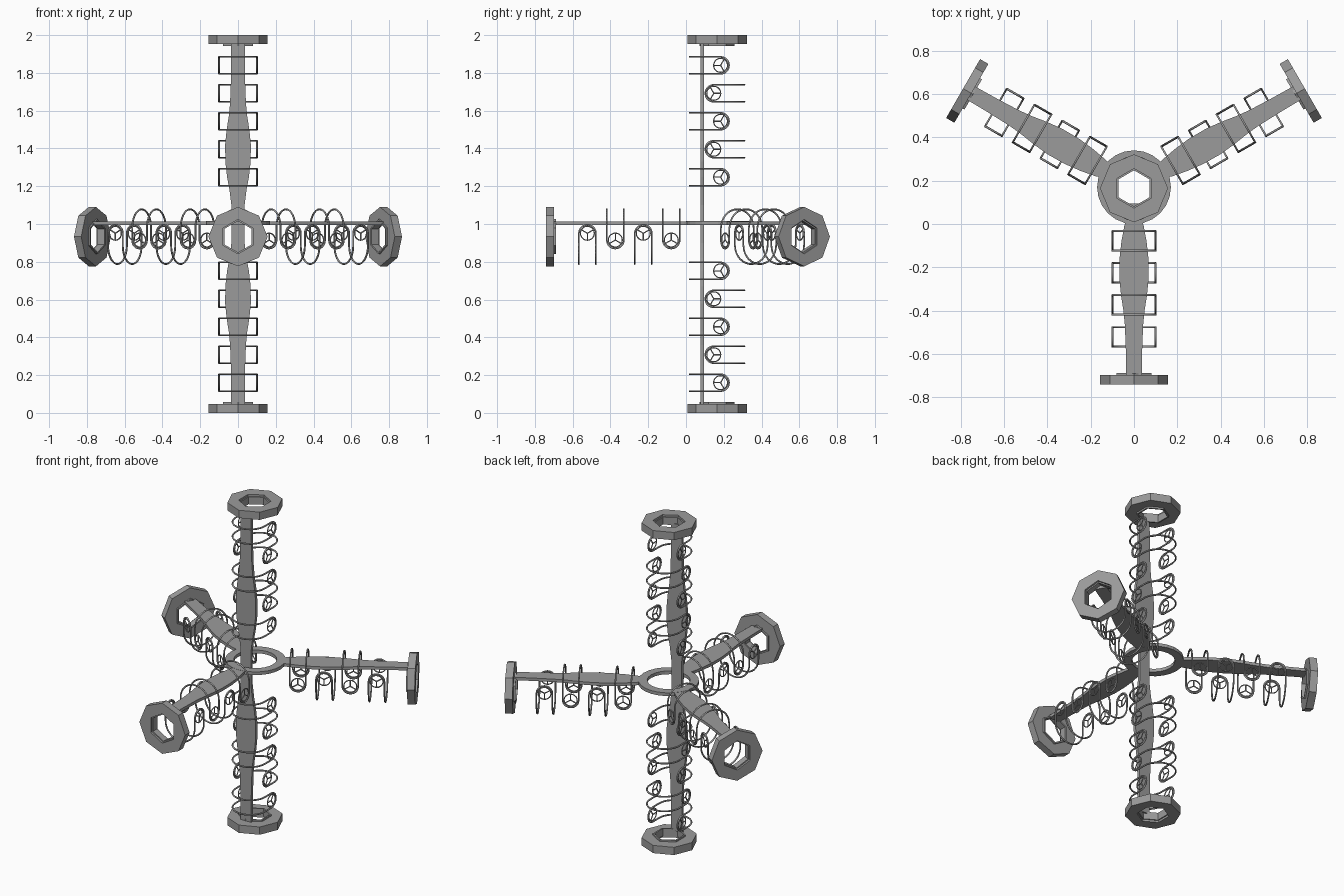
import bpy, bmesh
from math import sin, cos, pi, radians
from mathutils import Matrix, Vector

if "Cube" in bpy.data.objects:
    bpy.data.objects.remove(bpy.data.objects["Cube"], do_unlink=True)

grey = bpy.data.materials.new("plain grey")
grey.use_nodes = True
grey.diffuse_color = (0.33, 0.33, 0.33, 1)
grey.node_tree.nodes["Principled BSDF"].inputs["Base Color"].default_value = (0.33, 0.33, 0.33, 1)


def add_object(name, data, matrix):
    ob = bpy.data.objects.new(name, data)
    bpy.context.collection.objects.link(ob)
    data.materials.append(grey)
    ob.matrix_world = matrix
    return ob


def mesh_object(name, bm, matrix):
    bmesh.ops.recalc_face_normals(bm, faces=bm.faces)
    me = bpy.data.meshes.new(name)
    bm.to_mesh(me)
    bm.free()
    return add_object(name, me, matrix)


def outline(sides, radius, turn, count):
    """Points spread evenly along a regular polygon, given by direction."""
    pts = []
    for i in range(count):
        a = 2 * pi * i / count
        off = (a - turn + pi / sides) % (2 * pi / sides) - pi / sides
        r = radius * cos(pi / sides) / cos(off)
        pts.append((r * cos(a), r * sin(a)))
    return pts


def ring(name, outer, inner, low, high, matrix):
    """Flat ring along local Y between two matching outlines."""
    bm = bmesh.new()
    loops = [[bm.verts.new((x, y, z)) for x, z in pts]
             for pts, y in ((outer, low), (outer, high), (inner, high), (inner, low))]
    n = len(outer)
    for a, b in zip(loops, loops[1:] + loops[:1]):
        for i in range(n):
            j = (i + 1) % n
            bm.faces.new((a[i], a[j], b[j], b[i]))
    return mesh_object(name, bm, matrix)


def plank(name, profile, offset, thick, matrix):
    """Thin deck whose half width changes along the arm."""
    bm = bmesh.new()
    rows = []
    for y, w in profile:
        rows.append([bm.verts.new((x, y, offset + z)) for x, z in
                     ((-w, -thick), (w, -thick), (w, thick), (-w, thick))])
    for a, b in zip(rows, rows[1:]):
        for i in range(4):
            j = (i + 1) % 4
            bm.faces.new((a[i], a[j], b[j], b[i]))
    bm.faces.new(rows[0])
    bm.faces.new(rows[-1])
    return mesh_object(name, bm, matrix)


def wires(name, paths, radius, matrix):
    cu = bpy.data.curves.new(name, "CURVE")
    cu.dimensions = "3D"
    cu.bevel_depth = radius
    cu.bevel_resolution = 1
    cu.use_fill_caps = True
    for pts, closed in paths:
        sp = cu.splines.new("POLY")
        sp.points.add(len(pts) - 1)
        for p, co in zip(sp.points, pts):
            p.co = (*co, 1)
        sp.use_cyclic_u = closed
    return add_object(name, cu, matrix)


HALF, SIDE, TUCK = 0.045, 0.1, 0.018


def hoop_path(y, s):
    """Two parallel arches joined by a rounded turn at each side."""
    arch = [(SIDE * cos(pi * i / 16), s * (0.045 + SIDE * sin(pi * i / 16))) for i in range(17)]
    turn = [(HALF * cos(pi * i / 10), -s * (TUCK + HALF * sin(pi * i / 10))) for i in range(11)]
    pts = [(x, y + HALF, z) for x, z in arch]
    pts += [(-SIDE, y + c, z) for c, z in turn]
    pts += [(x, y - HALF, z) for x, z in reversed(arch)]
    pts += [(SIDE, y + c, z) for c, z in reversed(turn)]
    return pts


def wheel_paths(y, s):
    """Small three-spoked wheel held in each rounded turn."""
    paths = []
    for x in (-SIDE, SIDE):
        def at(r, a):
            return (x, y + r * cos(a), -s * TUCK + r * sin(a))
        paths.append(([at(0.037, 2 * pi * i / 20) for i in range(20)], True))
        for k in range(3):
            a = s * pi / 2 + 2 * pi * k / 3
            paths.append(([at(0, a), at(0.037, a)], False))
    return paths


DECK = [(0.1, 0.035), (0.18, 0.045), (0.25, 0.058), (0.33, 0.067), (0.42, 0.068),
        (0.5, 0.06), (0.57, 0.049), (0.64, 0.042), (0.75, 0.038)]


def arm(label, matrix, start, deck_offset, end_low, end_high, hoop_count):
    profile = [(start, 0.035)] + [p for p in DECK if p[0] > start] + [(end_low, 0.036)]
    plank(label + "_deck", profile, deck_offset, 0.009, matrix)
    # End ring: octagon outside, hexagon hole, with a short hexagonal collar
    octagon = outline(8, 0.157, pi / 8, 24)
    hexagon = outline(6, 0.091, 0, 24)
    ring(label + "_end_ring", octagon, hexagon, end_low, end_high, matrix)
    ring(label + "_collar", outline(6, 0.093, 0, 24), outline(6, 0.083, 0, 24),
         end_low - 0.01, end_high - 0.012, matrix)
    # Hoops alternate between the two sides of the deck
    hoops, wheels = [], []
    for i in range(hoop_count):
        y, s = 0.248 + 0.148 * i, 1 - 2 * (i % 2)
        hoops.append((hoop_path(y, s), True))
        wheels += wheel_paths(y, s)
    wires(label + "_hoops", hoops, 0.005, matrix)
    wires(label + "_wheels", wheels, 0.0035, matrix)


def frame(along, up, origin):
    along, up = Vector(along), Vector(up)
    m = Matrix((along.cross(up), along, up)).transposed().to_4x4()
    return Matrix.Translation(origin) @ m


# Upright arms
for label, d in (("upper", 1), ("lower", -1)):
    arm(label, frame((0, 0, d), (0, -1, 0), (0, 0.165, 1)), 0, 0.08, 0.952, 1.0, 5)

# Level arms
for label, deg in (("front", -90), ("left", 30), ("right", 150)):
    a = radians(deg)
    arm(label, frame((cos(a), sin(a), 0), (0, 0, 1), (0, 0.17, 0.933)),
        0.15, 0.072, 0.868, 0.912, 4)

# Hub ring
ring("hub_ring", outline(24, 0.172, 0, 24), outline(24, 0.122, 0, 24), -0.01, 0.01,
     frame((0, 0, 1), (0, -1, 0), (0, 0.17, 1.005)))
